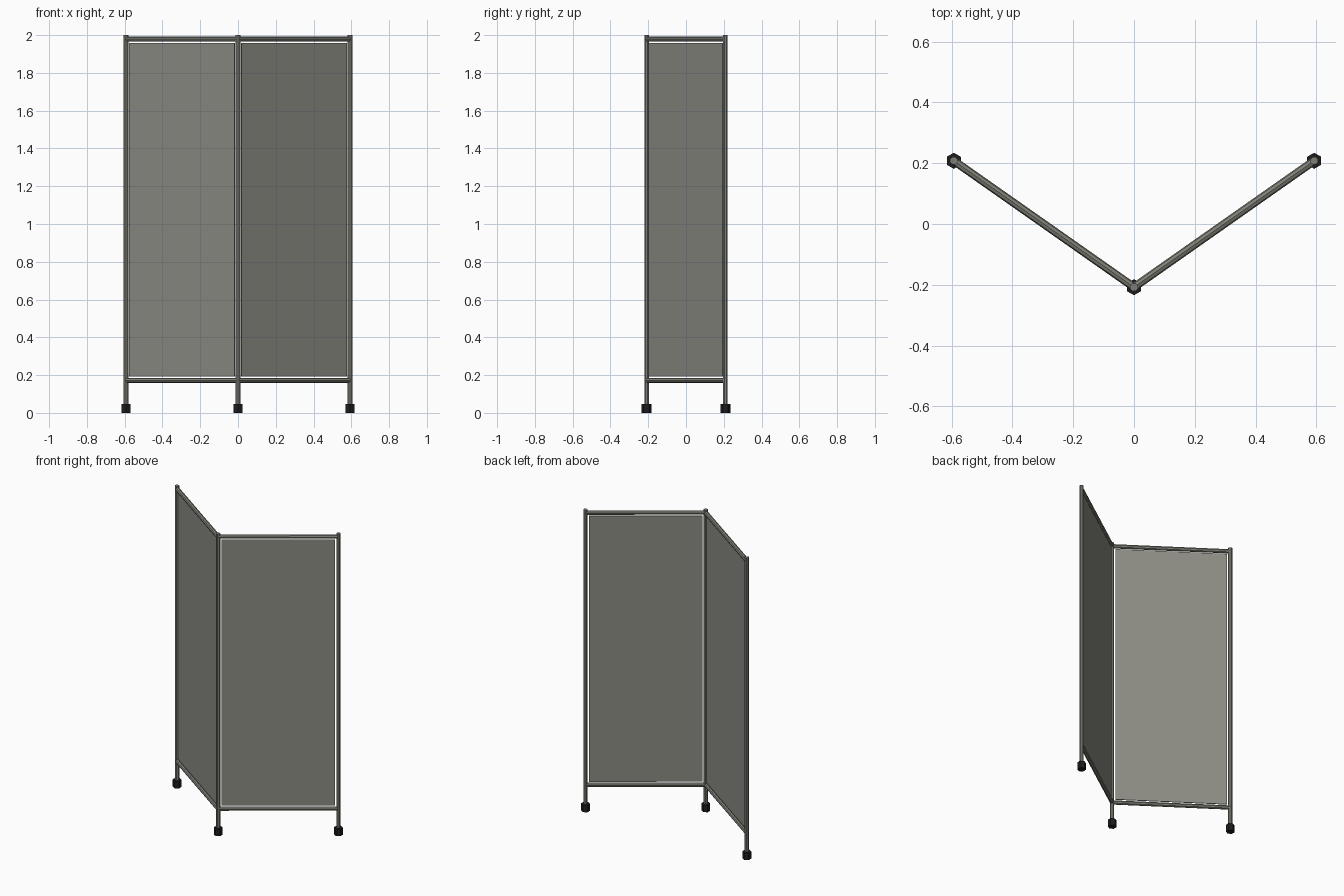
import bpy
import math
from mathutils import Vector

cube = bpy.data.objects.get("Cube")
if cube:
    bpy.data.objects.remove(cube, do_unlink=True)


def material(name, rgb):
    mat = bpy.data.materials.new(name)
    mat.use_nodes = True
    mat.diffuse_color = (*rgb, 1)
    mat.node_tree.nodes["Principled BSDF"].inputs["Base Color"].default_value = (*rgb, 1)
    return mat


metal = material("warm grey metal", (0.22, 0.22, 0.19))
cloth = material("grey fabric", (0.26, 0.26, 0.23))
rubber = material("black rubber", (0.012, 0.012, 0.014))


def rod(name, start, end, radius, sides, mat, turn=0):
    """Straight prism between two points."""
    start, end = Vector(start), Vector(end)
    axis = end - start
    bpy.ops.mesh.primitive_cylinder_add(vertices=sides, radius=radius, depth=axis.length,
                                        location=(start + end) / 2)
    ob = bpy.context.object
    ob.name = name
    ob.rotation_euler = axis.to_track_quat("Z", "Y").to_euler()
    if axis.x == 0 and axis.y == 0:
        ob.rotation_euler = (0, 0, turn)
    ob.data.materials.append(mat)
    return ob


HALF_X, HALF_Y = 0.593, 0.208
RAIL_TOP, RAIL_LOW = 1.979, 0.172
posts = {"right": (-HALF_X, HALF_Y), "centre": (0, -HALF_Y), "left": (HALF_X, HALF_Y)}

# Upright posts with hexagonal rubber feet
for side, (x, y) in posts.items():
    rod(side + "_post", (x, y, 0.02), (x, y, 2), 0.0135, 8, metal, math.pi / 8)
    rod(side + "_foot", (x, y, 0), (x, y, 0.048), 0.0265, 6, rubber)

# Each wing: two rails and a fabric panel with a narrow gap all round
for side in ("right", "left"):
    a, b = Vector(posts["centre"]), Vector(posts[side])
    for label, z in (("top", RAIL_TOP), ("bottom", RAIL_LOW)):
        rod(f"{side}_{label}_rail", (*a, z), (*b, z), 0.0135, 8, metal)
    mid, span = (a + b) / 2, b - a
    bpy.ops.mesh.primitive_cube_add(size=1, location=(*mid, 1.076))
    panel = bpy.context.object
    panel.name = side + "_panel"
    panel.scale = (span.length - 0.042, 0.005, 1.766)
    panel.rotation_euler.z = math.atan2(span.y, span.x)
    panel.data.materials.append(cloth)
